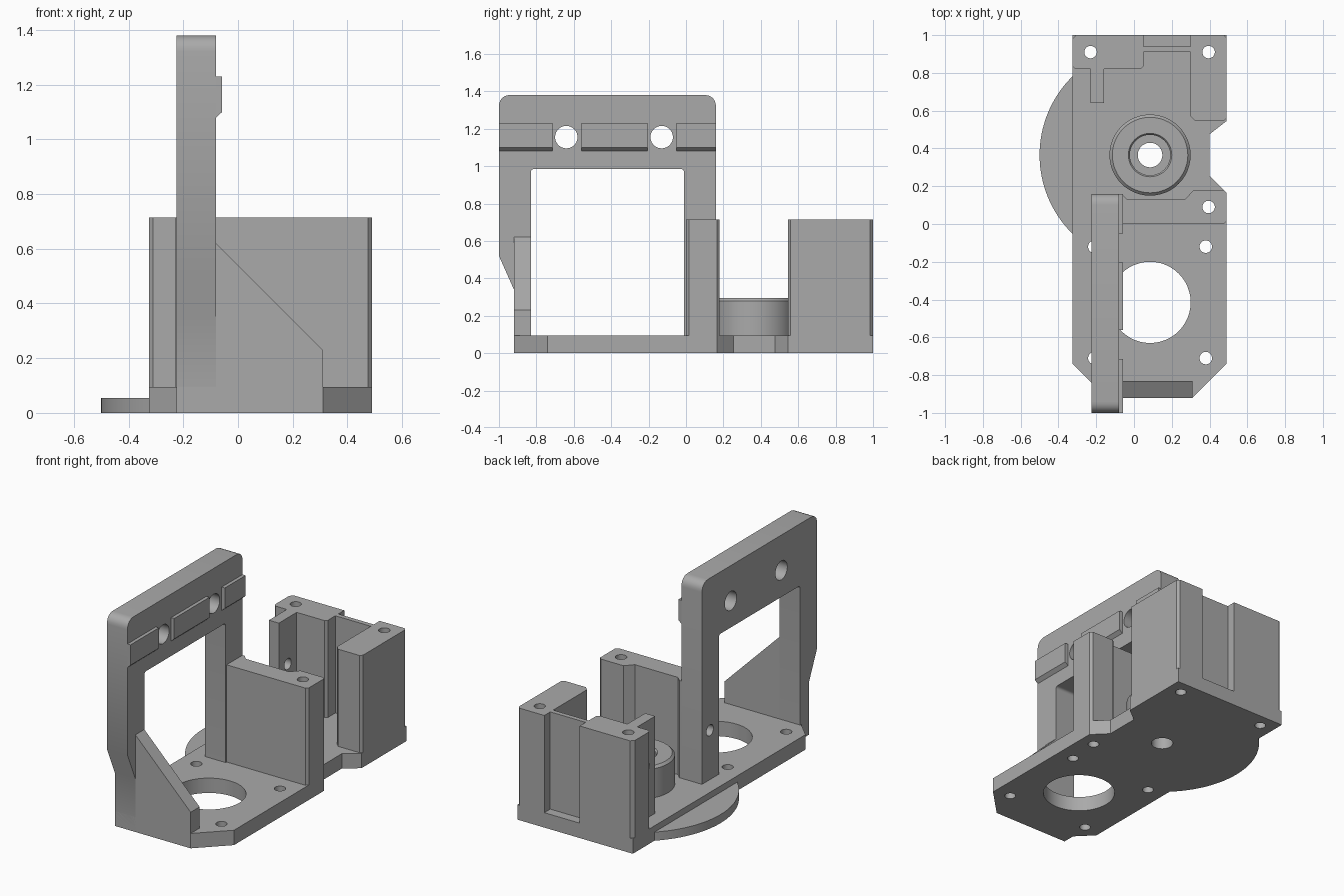
import bpy
import bmesh
import math
from mathutils import Matrix, Vector

if "Cube" in bpy.data.objects:
    bpy.data.objects.remove(bpy.data.objects["Cube"], do_unlink=True)

grey = bpy.data.materials.new("plain grey")
grey.use_nodes = True
COLOUR = (0.4, 0.4, 0.4, 1)
grey.diffuse_color = COLOUR
grey.node_tree.nodes["Principled BSDF"].inputs["Base Color"].default_value = COLOUR


def rounded(points):
    """Replace each (u, v, radius) corner by an arc-like curve."""
    out = []
    for i, p in enumerate(points):
        here = Vector(p[:2])
        if len(p) == 2:
            out.append(here)
            continue
        a = here + (Vector(points[i - 1][:2]) - here).normalized() * p[2]
        b = here + (Vector(points[(i + 1) % len(points)][:2]) - here).normalized() * p[2]
        for k in range(7):
            t = k / 6
            w = 2 * t * (1 - t) * 0.83
            s = (1 - t) ** 2 + t ** 2 + w
            out.append(((1 - t) ** 2 * a + w * here + t ** 2 * b) / s)
    return out


def finish(bm, name):
    bmesh.ops.recalc_face_normals(bm, faces=bm.faces)
    mesh = bpy.data.meshes.new(name)
    bm.to_mesh(mesh)
    bm.free()
    mesh.materials.append(grey)
    ob = bpy.data.objects.new(name, mesh)
    bpy.context.collection.objects.link(ob)
    return ob


def extrude(name, points, low, high, axis="z"):
    """Extrude a closed profile along an axis from low to high."""
    place = {"z": lambda u, v, w: (u, v, w),
             "x": lambda u, v, w: (w, u, v),
             "y": lambda u, v, w: (u, w, v)}[axis]
    bm = bmesh.new()
    face = bm.faces.new([bm.verts.new(place(u, v, low)) for u, v in rounded(points)])
    new = bmesh.ops.extrude_face_region(bm, geom=[face])["geom"]
    bmesh.ops.translate(bm, vec=place(0, 0, high - low),
                        verts=[g for g in new if isinstance(g, bmesh.types.BMVert)])
    return finish(bm, name)


def circle(u, v, r, n=48):
    return [(u + r * math.cos(2 * math.pi * i / n), v + r * math.sin(2 * math.pi * i / n))
            for i in range(n)]


def drill(ob, u, v, r, low=-0.1, high=2, axis="z"):
    """Cut a round hole through a part."""
    cutter = extrude("cutter", circle(u, v, r), low, high, axis)
    cutter.hide_render = True
    mod = ob.modifiers.new("hole", "BOOLEAN")
    mod.operation, mod.solver, mod.object = "DIFFERENCE", "EXACT", cutter
    bpy.context.view_layer.objects.active = ob
    bpy.ops.object.modifier_apply(modifier=mod.name)
    bpy.data.objects.remove(cutter, do_unlink=True)


PLATE, TOP = 0.095, 0.715
SCREW = 0.033
HUB = (0.085, 0.365)
MOTOR = (0.085, -0.415)

# Base plate with motor opening and screw holes
base = extrude("base_plate", [
    (-0.325, 1), (-0.325, -0.74), (-0.225, -0.84), (-0.225, -0.92), (0.31, -0.92),
    (0.49, -0.74), (0.49, 0.165), (0.40, 0.255), (0.40, 0.475), (0.49, 0.545), (0.49, 1)],
    0, PLATE)
drill(base, *MOTOR, 0.215)
drill(base, *HUB, 0.065)
for sx in (-1, 1):
    for sy in (-1, 1):
        drill(base, MOTOR[0] + sx * 0.295, MOTOR[1] + sy * 0.295, SCREW)
for x, y in ((0.395, 0.09), (0.395, 0.91), (-0.23, 0.91)):
    drill(base, x, y, SCREW)

# Thin round flange on the right side
half = math.acos(0.41 / 0.585)
arc = [math.pi - half + 2 * half * i / 40 for i in range(41)]
flange = extrude("round_flange", [(HUB[0] + 0.585 * math.cos(a), HUB[1] + 0.585 * math.sin(a))
                                  for a in arc], 0, 0.055)

# Bearing boss: turned cylinder with chamfered rim and stepped bore
rings = [(0.065, PLATE), (0.215, PLATE), (0.215, 0.28), (0.2, 0.295),
         (0.115, 0.295), (0.107, 0.285), (0.107, 0.2), (0.065, 0.2)]
bm = bmesh.new()
loops = [[bm.verts.new((x, y, z)) for x, y in circle(*HUB, r)] for r, z in rings]
for a, b in zip(loops, loops[1:] + loops[:1]):
    for i in range(48):
        j = (i + 1) % 48
        bm.faces.new((a[i], a[j], b[j], b[i]))
boss = finish(bm, "bearing_boss")

# Upright frame with rounded top corners
frame = extrude("upright_frame", [
    (-0.92, 0), (-0.83, 0), (-0.83, 0.985, 0.02), (-0.01, 0.985, 0.02), (-0.01, PLATE),
    (0.16, PLATE), (0.16, 1.38, 0.06), (-1, 1.38, 0.06), (-1, 0.52), (-0.92, 0.34)],
    -0.225, -0.08, "x")
for y in (-0.64, -0.13):
    drill(frame, y, 1.155, 0.06, -1, 1, "x")
drill(frame, 0.08, 0.41, 0.035, -1, 1, "x")

# Raised pads between the frame holes
for i, (y0, y1) in enumerate(((-1, -0.715), (-0.56, -0.205), (-0.05, 0.16))):
    extrude("frame_pad_%d" % (i + 1), [(-0.08, 1.08), (-0.058, 1.10), (-0.058, 1.23), (-0.08, 1.23)],
            y0, y1, "y")

# Triangular front gusset
extrude("front_gusset", [(-0.08, 0), (0.31, 0), (0.31, 0.23), (-0.08, 0.62)], -0.92, -0.83, "y")

# Cross wall beside the frame
wall = extrude("cross_wall", [
    (-0.08, 0), (0.475, 0), (0.49, 0.015), (0.49, 0.165), (0.475, 0.18), (0.315, 0.18),
    (0.27, 0.13), (-0.035, 0.13), (-0.065, 0.16), (-0.08, 0.16)], PLATE, TOP)
drill(wall, 0.395, 0.09, SCREW)
drill(wall, 0.08, 0.41, 0.035, -0.2, 0.2, "x")

# Rear posts joined by a thin web, with a groove at the back
rear = extrude("rear_block", [
    (-0.325, 0.98), (-0.305, 1), (0.05, 1), (0.05, 0.94), (0.30, 0.94), (0.30, 1),
    (0.475, 1), (0.49, 0.985), (0.49, 0.56), (0.475, 0.545), (0.325, 0.545), (0.30, 0.57),
    (0.30, 0.91), (0.05, 0.91), (0.05, 0.835), (0.035, 0.82), (-0.16, 0.82), (-0.16, 0.64),
    (-0.23, 0.64), (-0.23, 0.82), (-0.31, 0.82), (-0.325, 0.835)], PLATE, TOP)
for x in (0.395, -0.23):
    drill(rear, x, 0.91, SCREW)
drill(rear, 0.73, 0.42, 0.035, -0.4, -0.1, "x")

# Smooth the round surfaces and keep the edges crisp
bpy.ops.object.select_all(action="DESELECT")
for ob in (base, flange, boss, frame, wall, rear):
    ob.select_set(True)
bpy.context.view_layer.objects.active = base
bpy.ops.object.shade_smooth_by_angle(angle=math.radians(25))
